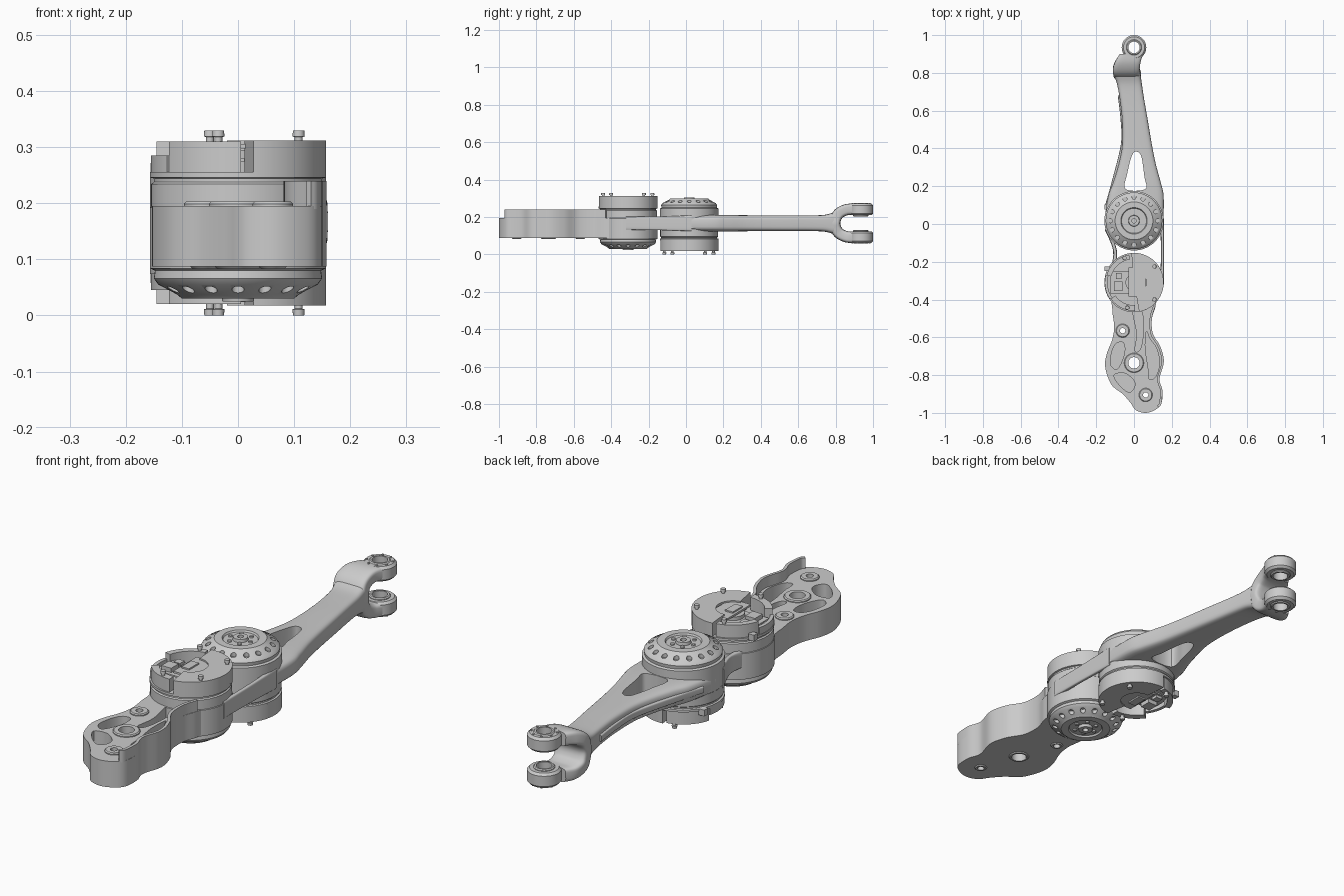
import bpy, bmesh
from math import sin, cos, pi, radians, hypot
from mathutils import Matrix

if "Cube" in bpy.data.objects:
    bpy.data.objects.remove(bpy.data.objects["Cube"])

ZC = 0.167          # mid height of the link
KNEE, HIP = -0.31, 0.017


def make(name, bm):
    bmesh.ops.remove_doubles(bm, verts=bm.verts, dist=1e-5)
    bmesh.ops.recalc_face_normals(bm, faces=bm.faces)
    me = bpy.data.meshes.new(name)
    bm.to_mesh(me)
    bm.free()
    ob = bpy.data.objects.new(name, me)
    bpy.context.collection.objects.link(ob)
    return ob


def skin(name, rings, wrap=False, caps=True):
    """Bridge equal-length closed rings of points into a surface."""
    bm = bmesh.new()
    vs = [[bm.verts.new(p) for p in r] for r in rings]
    n = len(rings[0])
    for i in range(len(vs) if wrap else len(vs) - 1):
        a, b = vs[i], vs[(i + 1) % len(vs)]
        for j in range(n):
            bm.faces.new((a[j], a[(j + 1) % n], b[(j + 1) % n], b[j]))
    if caps and not wrap:
        bm.faces.new(vs[0])
        bm.faces.new(vs[-1])
    return make(name, bm)


def lathe(name, prof, x, y, wrap=False, n=64):
    rings = [[(x + r * cos(2 * pi * k / n), y + r * sin(2 * pi * k / n), z)
              for k in range(n)] for r, z in prof]
    return skin(name, rings, wrap, caps=False)


def cyl(name, x, y, r, z0, z1, n=20):
    return lathe(name, [(0, z0), (r, z0), (r, z1), (0, z1)], x, y, n=n)


def tube(name, x, y, r0, r1, z0, z1, c=0.004):
    return lathe(name, [(r0, z0), (r1 - c, z0), (r1, z0 + c), (r1, z1 - c),
                        (r1 - c, z1), (r0, z1)], x, y, wrap=True, n=40)


def smooth(pts, n=6, closed=False):
    """Catmull-Rom through tuples of any size."""
    out, m = [], len(pts)
    get = (lambda i: pts[i % m]) if closed else (lambda i: pts[max(0, min(m - 1, i))])
    for i in range(m if closed else m - 1):
        for k in range(n):
            t = k / n
            out.append(tuple(0.5 * (2 * b + (c - a) * t + (2 * a - 5 * b + 4 * c - d) * t * t
                                    + (3 * b - a - 3 * c + d) * t ** 3)
                             for a, b, c, d in zip(get(i - 1), get(i), get(i + 1), get(i + 2))))
    if not closed:
        out.append(tuple(pts[-1]))
    return out


def prism(name, outline, z0, z1):
    return skin(name, [[(x, y, z) for x, y in outline] for z in (z0, z1)])


def box(name, x0, x1, y0, y1, z0, z1):
    return prism(name, [(x0, y0), (x1, y0), (x1, y1), (x0, y1)], z0, z1)


def arc_block(name, y, r0, r1, a0, a1, z0, z1):
    rings = []
    for k in range(33):
        a = radians(a0 + (a1 - a0) * k / 32)
        rings.append([(r * cos(a), y + r * sin(a), z)
                      for r, z in ((r0, z0), (r1, z0), (r1, z1), (r0, z1))])
    return skin(name, rings)


def cut(ob, cutter):
    m = ob.modifiers.new("cut", 'BOOLEAN')
    m.operation, m.solver, m.object = 'DIFFERENCE', 'EXACT', cutter
    bpy.context.view_layer.objects.active = ob
    bpy.ops.object.modifier_apply(modifier=m.name)
    bpy.data.objects.remove(cutter)


def rounded(p=0.4, n=28):
    """Unit rounded-square section."""
    f = lambda v: (1 if v > 0 else -1) * abs(v) ** p
    return [(f(cos(2 * pi * (k + .5) / n)), f(sin(2 * pi * (k + .5) / n))) for k in range(n)]


def beam(name, params):
    """Loft along y from (y, left, right, half height)."""
    return skin(name, [[((l + r) / 2 + (r - l) / 2 * u, y, ZC + h * v) for u, v in rounded()]
                       for y, l, r, h in smooth(params)])


# Lower housing with pockets and pivot holes
right_edge = [(.115, -.43), (.095, -.50), (.10, -.58), (.14, -.65), (.158, -.73), (.135, -.82),
              (.15, -.88), (.145, -.95)]
outline = smooth(right_edge + [(.11, -.985), (.06, -1.0), (.01, -.985), (-.02, -.945), (-.06, -.9),
                               (-.12, -.85), (-.152, -.76), (-.145, -.69), (-.115, -.61),
                               (-.105, -.54), (-.115, -.45), (-.10, -.38), (.10, -.38)], 6, True)
housing = prism("lower_housing", outline, .087, .195)
pockets = [
    [(-.125, -.74), (-.115, -.67), (-.09, -.63), (-.055, -.63), (-.05, -.68), (-.07, -.74), (-.095, -.77)],
    [(-.105, -.80), (-.05, -.79), (0, -.83), (0, -.87), (-.03, -.89), (-.08, -.85)],
    [(-.005, -.46), (.04, -.46), (.05, -.56), (.035, -.66), (.005, -.67), (.015, -.58)],
    [(.065, -.57), (.085, -.61), (.12, -.66), (.135, -.74), (.113, -.81), (.08, -.82), (.075, -.76), (.06, -.66)]]
for p in pockets:
    cut(housing, prism("pocket", smooth(p, 5, True), .115, .3))
for i, (x, y, r) in enumerate([(0, -.735, .034), (.062, -.905, .018), (-.06, -.565, .018)]):
    cut(housing, cyl("hole", x, y, r, 0, .3, 40))
    tube(f"pivot_bush_{i}", x, y, r - .004, r + .018, .16, .203)
    tube(f"pivot_bush_low_{i}", x, y, r - .004, r + .007, .083, .12)

# Raised side wall along the housing edge
edge = smooth(right_edge + [(.13, -.97)])
inner = []
for i, (x, y) in enumerate(edge):
    (ax, ay), (bx, by) = edge[max(i - 1, 0)], edge[min(i + 1, len(edge) - 1)]
    d = hypot(bx - ax, by - ay)
    inner.append((x + .012 * (by - ay) / d, y - .012 * (bx - ax) / d))
skin("side_wall", [[(*o, .19), (*o, .24), (*i, .24), (*i, .19)] for o, i in zip(edge, inner)])

# Knee actuator: body, bolted dish below, open electronics cap above
Y = KNEE
act = [lathe("body", [(0, .087), (.15, .087), (.157, .092), (.157, .192), (.155, .194), (.155, .234),
                      (.15, .238), (.15, .244), (.157, .246), (.157, .256), (0, .256)], 0, Y)]
dish = lathe("dish", [(0, .092), (.157, .092), (.157, .084), (.148, .08), (.15, .066), (.142, .055),
                      (.108, .037), (.1, .03), (.07, .03), (.066, .037), (.03, .037), (.028, .025),
                      (.012, .025), (.012, .05), (0, .05)], 0, Y)
holes = bmesh.new()
for k in range(16):
    a = 2 * pi * k / 16
    bmesh.ops.create_cone(holes, cap_ends=True, segments=14, radius1=.011, radius2=.011, depth=.035,
                          matrix=Matrix.Translation((.125 * cos(a), Y + .125 * sin(a), .04)))
cut(dish, make("bolt_holes", holes))
act.append(dish)
for k in range(6):
    a = pi * k / 3
    act.append(cyl(f"dish_bolt_{k}", .046 * cos(a), Y + .046 * sin(a), .008, .031, .045, 12))
act += [arc_block("cap_shell", Y, .065, .157, -80, 95, .25, .312),
        arc_block("cap_wall_back", Y, .125, .15, 100, 165, .25, .31),
        arc_block("cap_wall_front", Y, .12, .15, 215, 272, .25, .31),
        arc_block("cap_wall_low", Y, .14, .155, 165, 215, .25, .285),
        cyl("encoder_hub", 0, Y, .045, .25, .295, 32),
        box("circuit_board", -.125, .03, Y - .06, Y + .06, .274, .28),
        box("chip_large", -.105, -.06, Y - .045, Y + .005, .28, .298),
        box("chip_small", -.095, -.065, Y + .02, Y + .05, .28, .292),
        box("upper_board", -.03, .06, Y - .075, Y + .08, .298, .306),
        box("plug_top", -.02, .015, Y - .035, Y + .03, .306, .312),
        box("side_plug", -.156, -.13, Y + .06, Y + .085, .246, .272)]
for i, (x, y) in enumerate([(.108, -.09), (.108, .085), (-.035, -.133), (-.05, .13)]):
    act.append(lathe(f"peg_{i}", [(0, .3), (.007, .3), (.007, .318), (.011, .319), (.01, .33), (0, .33)],
                     x, Y + y, n=16))

# Hip actuator: same unit turned upside down
for ob in act:
    me = ob.data.copy()
    me.transform(Matrix.Translation((0, HIP - KNEE, .33)) @ Matrix.Diagonal((1, 1, -1, 1)))
    me.flip_normals()
    bpy.context.collection.objects.link(bpy.data.objects.new("hip_" + ob.name, me))
    ob.name = "knee_" + ob.name

# Upper link with window, and strips that join hip and knee
link = beam("upper_link", [(.03, -.157, .157, .045), (.15, -.135, .157, .045), (.22, -.11, .142, .045),
                           (.32, -.08, .115, .043), (.42, -.062, .095, .042), (.55, -.063, .073, .042),
                           (.66, -.075, .054, .042), (.74, -.09, .042, .045), (.79, -.108, .035, .058)])
cut(link, prism("window", smooth([(-.045, .185), (.06, .185), (.055, .25), (.038, .36), (.01, .383),
                                  (-.012, .36), (-.035, .27)], 6, True), 0, .4))
beam("strip_right", [(-.32, .14, .16, .035), (-.15, .142, .16, .037), (.03, .14, .16, .042)])
beam("strip_left", [(-.26, -.13, -.10, .035), (-.145, -.11, -.09, .037), (-.03, -.155, -.13, .042)])

# Cable cover along the left side of the link
beam("cable_cover", [(.10, -.153, -.13, .014), (.22, -.119, -.1, .014), (.42, -.07, -.05, .014),
                     (.55, -.071, -.05, .014), (.68, -.086, -.06, .014)])

# Fork: one U-shaped loft plus ringed eyes
half = [(.90, .075, -.075, .05), (.86, .073, -.1, .035), (.822, .056, -.112, .03),
        (.802, .03, -.11, .033)]
path = smooth(half + [(.795, 0, -.108, .036)] + [(y, -z, l, r) for y, z, l, r in half[::-1]])
rings = []
for i, (y, z, l, r) in enumerate(path):
    a, b = path[max(i - 1, 0)], path[min(i + 1, len(path) - 1)]
    d = hypot(b[0] - a[0], b[1] - a[1])
    ny, nz = (b[1] - a[1]) / d, -(b[0] - a[0]) / d
    rings.append([((l + r) / 2 + (r - l) / 2 * u, y + .03 * v * ny, ZC + z + .03 * v * nz)
                  for u, v in rounded()])
skin("fork", rings)
for name, s in (("upper", 1), ("lower", -1)):
    lathe(f"{name}_eye", [(.034, ZC + s * .043), (.056, ZC + s * .043), (.065, ZC + s * .052),
                          (.065, ZC + s * .095), (.056, ZC + s * .105), (.034, ZC + s * .105)],
          0, .935, wrap=True)
    tube(f"{name}_bearing", 0, .935, .03, .041, *sorted((ZC + s * .036, ZC + s * .109)))
    for k in range(8):
        a = 2 * pi * (k + .5) / 8
        cyl(f"{name}_eye_bolt_{k}", .05 * cos(a), .935 + .05 * sin(a), .005,
            *sorted((ZC + s * .1, ZC + s * .108)), 10)

bpy.ops.object.select_all(action='SELECT')
bpy.context.view_layer.objects.active = link
bpy.ops.object.shade_smooth_by_angle(angle=radians(35))
